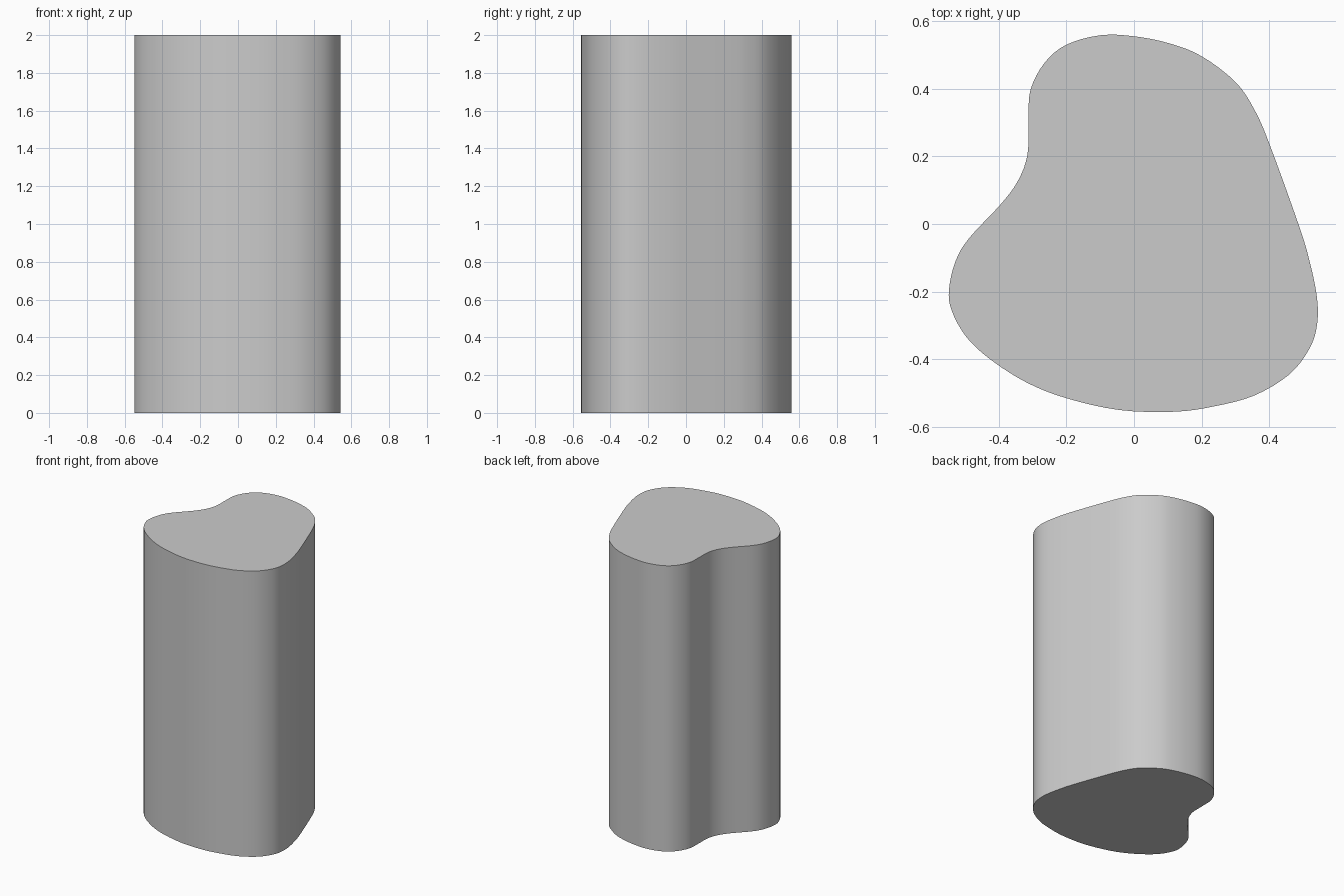
import bpy, bmesh, math
from mathutils import Vector

if "Cube" in bpy.data.objects:
    bpy.data.objects.remove(bpy.data.objects["Cube"])

HEIGHT = 2.0
STEPS = 4

# Outline seen from above, clockwise from the top
OUTLINE = [
    (-0.10, 0.558), (0.0, 0.555), (0.105, 0.534), (0.20, 0.496), (0.30, 0.42),
    (0.356, 0.338), (0.40, 0.238), (0.486, 0.0), (0.518, -0.105), (0.541, -0.217),
    (0.541, -0.30), (0.518, -0.37), (0.459, -0.445), (0.356, -0.507),
    (0.238, -0.539), (0.12, -0.555), (-0.043, -0.55), (-0.20, -0.515),
    (-0.315, -0.47), (-0.42, -0.404), (-0.495, -0.335), (-0.539, -0.256),
    (-0.547, -0.193), (-0.527, -0.108), (-0.486, -0.04), (-0.397, 0.055),
    (-0.344, 0.126), (-0.315, 0.205), (-0.312, 0.308), (-0.306, 0.397),
    (-0.264, 0.477), (-0.20, 0.53),
]


def smooth_loop(points, steps):
    """Closed Catmull-Rom curve through the points."""
    pts = [Vector(p) for p in points]
    n = len(pts)
    out = []
    for i in range(n):
        a, b, c, d = (pts[(i + k) % n] for k in (-1, 0, 1, 2))
        for s in range(steps):
            t = s / steps
            out.append(0.5 * (2 * b + (c - a) * t
                              + (2 * a - 5 * b + 4 * c - d) * t ** 2
                              + (3 * b - a - 3 * c + d) * t ** 3))
    return out


# Rounded column: outline face extruded straight up
bm = bmesh.new()
base = bm.faces.new([bm.verts.new((p.x, p.y, 0)) for p in smooth_loop(OUTLINE, STEPS)])
ext = bmesh.ops.extrude_face_region(bm, geom=[base], use_keep_orig=True)
top = [v for v in ext["geom"] if isinstance(v, bmesh.types.BMVert)]
bmesh.ops.translate(bm, verts=top, vec=(0, 0, HEIGHT))
bmesh.ops.recalc_face_normals(bm, faces=bm.faces)
mesh = bpy.data.meshes.new("freeform_column")
bm.to_mesh(mesh)
bm.free()

column = bpy.data.objects.new("freeform_column", mesh)
bpy.context.collection.objects.link(column)
bpy.context.view_layer.objects.active = column
column.select_set(True)
bpy.ops.object.shade_smooth_by_angle(angle=math.radians(30))
